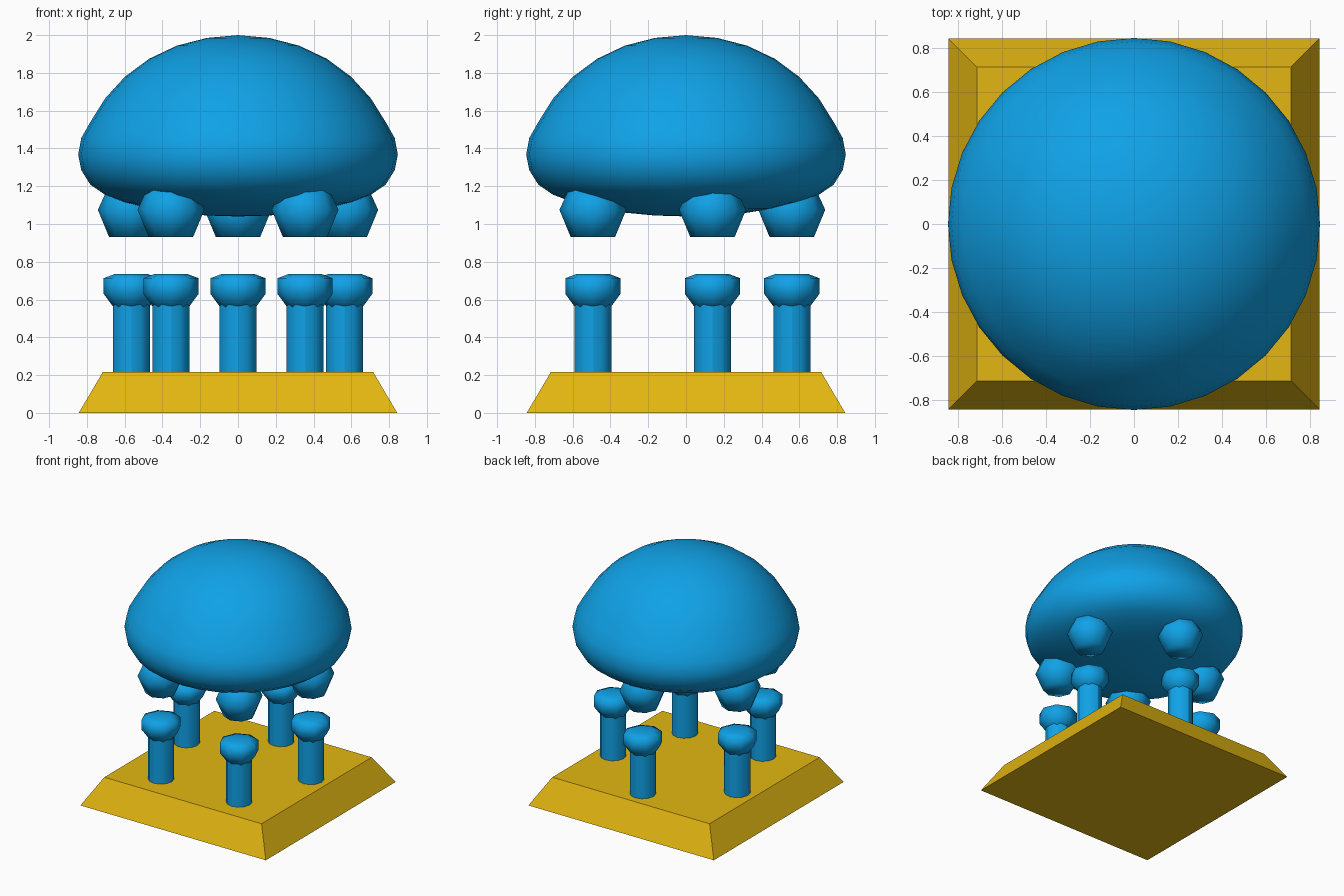
import bpy, bmesh, math

if "Cube" in bpy.data.objects:
    bpy.data.objects.remove(bpy.data.objects["Cube"])


def material(name, rgb):
    m = bpy.data.materials.new(name)
    m.diffuse_color = (*rgb, 1)
    m.use_nodes = True
    m.node_tree.nodes["Principled BSDF"].inputs["Base Color"].default_value = m.diffuse_color
    return m


BLUE = material("blue", (0.005, 0.36, 0.80))
YELLOW = material("yellow", (0.77, 0.47, 0.006))


def lathe(name, profile, sides, mat, loc=(0, 0, 0), turn=0.0, smooth=True):
    """Revolve (radius, z) points, top to bottom, into a closed solid."""
    bm = bmesh.new()
    rings = []
    for r, z in profile:
        if r == 0:
            rings.append([bm.verts.new((0, 0, z))] * sides)
        else:
            rings.append([bm.verts.new((r * math.cos(turn + math.tau * i / sides),
                                        r * math.sin(turn + math.tau * i / sides), z))
                          for i in range(sides)])
    for a, b in zip(rings, rings[1:]):
        for i in range(sides):
            j = (i + 1) % sides
            bm.faces.new(list(dict.fromkeys((a[i], b[i], b[j], a[j]))))
    for ring in (rings[0], rings[-1]):
        if len(set(ring)) > 1:
            bm.faces.new(ring)
    bmesh.ops.recalc_face_normals(bm, faces=bm.faces)
    for f in bm.faces:
        f.smooth = smooth
    me = bpy.data.meshes.new(name)
    bm.to_mesh(me)
    bm.free()
    me.materials.append(mat)
    ob = bpy.data.objects.new(name, me)
    ob.location = loc
    bpy.context.collection.objects.link(ob)
    return ob


# Square base with sloping sides
s = math.sqrt(2)
lathe("base", [(0.715 * s, 0.217), (0.843 * s, 0)], 4, YELLOW,
      turn=math.pi / 4, smooth=False)

# Large dome: 16 rings, flatter underneath
heights = [2.0, 1.985, 1.944, 1.875, 1.78, 1.665, 1.54, 1.455, 1.367,
           1.285, 1.208, 1.155, 1.115, 1.083, 1.06, 1.045, 1.04]
dome = [(0 if k in (0, 16) else 0.846 * math.sin(math.pi * k / 16), z)
        for k, z in enumerate(heights)]
lathe("dome", dome, 32, BLUE)

# Five posts with rounded caps, and matching knobs under the dome
spots = [(-0.355, -0.493), (0.355, -0.493), (-0.565, 0.14), (0.565, 0.14), (0, 0.56)]
post = [(0.098, 0.62), (0.098, 0.20)]
cap = [(0.085, 0.736), (0.146, 0.713), (0.146, 0.63), (0.085, 0.547)]
knob = [(0.12, 1.20), (0.177, 1.075), (0.117, 0.93)]
for n, (x, y) in enumerate(spots, 1):
    p = lathe(f"post_{n}", post, 12, BLUE, (x, y, 0))
    bpy.ops.object.select_all(action='DESELECT')
    p.select_set(True)
    bpy.context.view_layer.objects.active = p
    bpy.ops.object.shade_smooth_by_angle()
    lathe(f"post_cap_{n}", cap, 8, BLUE, (x, y, 0))
    lathe(f"dome_knob_{n}", knob, 8, BLUE, (x, y, 0))
